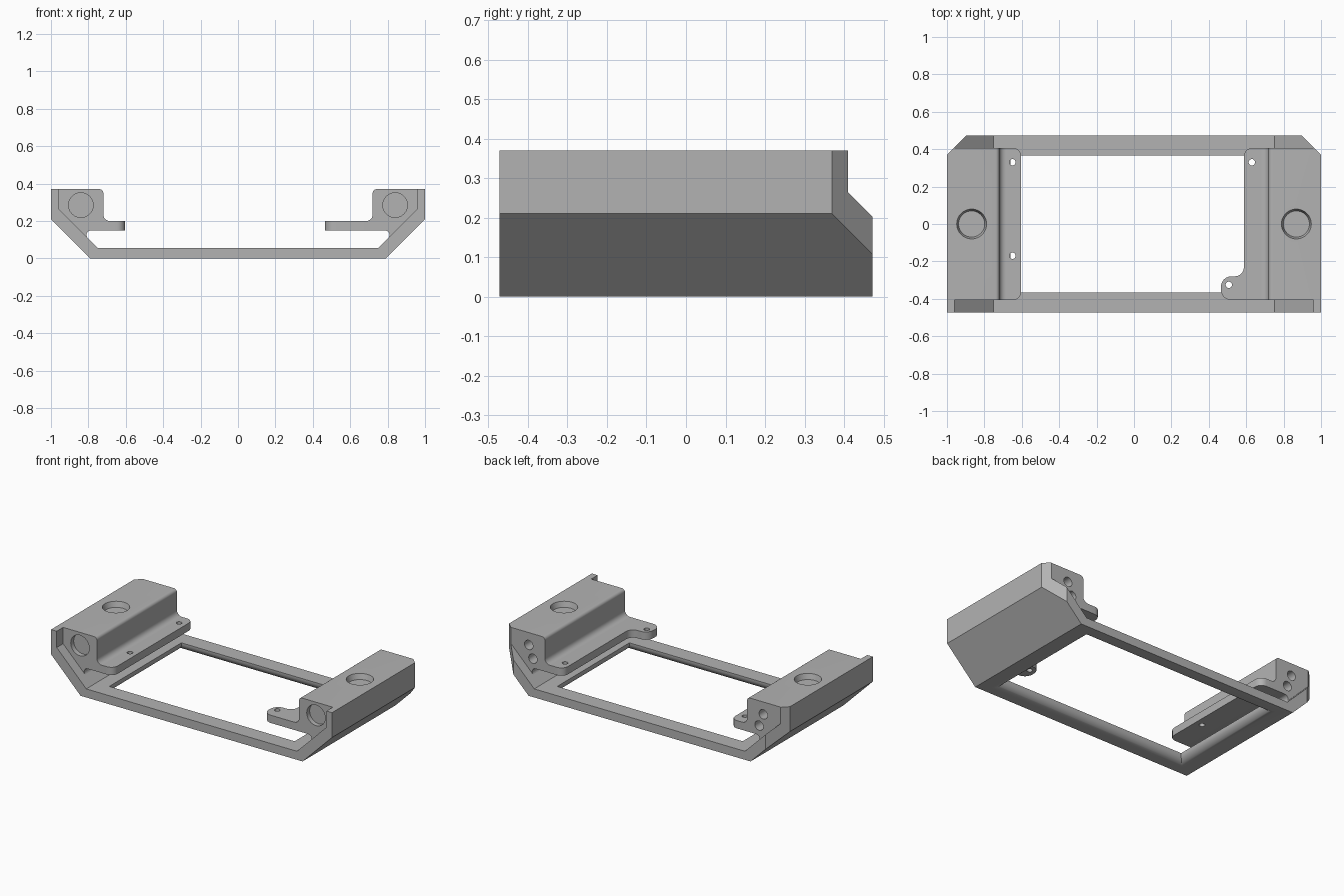
import bpy, bmesh, math
from mathutils import Vector, Matrix

if "Cube" in bpy.data.objects:
    bpy.data.objects.remove(bpy.data.objects["Cube"])

grey = bpy.data.materials.new("plain grey")
grey.diffuse_color = (0.45, 0.45, 0.45, 1)
grey.use_nodes = True
grey.node_tree.nodes["Principled BSDF"].inputs["Base Color"].default_value = grey.diffuse_color

HALF_Y, BLOCK_Y, TOP, FLOOR = 0.472, 0.407, 0.37, 0.055


def make(name, bm):
    bmesh.ops.recalc_face_normals(bm, faces=bm.faces)
    me = bpy.data.meshes.new(name)
    bm.to_mesh(me)
    bm.free()
    ob = bpy.data.objects.new(name, me)
    bpy.context.collection.objects.link(ob)
    me.materials.append(grey)
    return ob


def fillet(points, steps=6):
    """Round each (u, v, r) corner of a closed outline."""
    out = []
    for i, (u, v, r) in enumerate(points):
        p = Vector((u, v))
        if r == 0:
            out.append(p)
            continue
        a = (Vector(points[i - 1][:2]) - p).normalized()
        b = (Vector(points[(i + 1) % len(points)][:2]) - p).normalized()
        half = a.angle(b) / 2
        c = p + (a + b).normalized() * r / math.sin(half)
        start = p + a * r / math.tan(half) - c
        end = p + b * r / math.tan(half) - c
        for k in range(steps + 1):
            t = k / steps
            sweep = start.angle(end)
            out.append(c + (start * math.sin((1 - t) * sweep) + end * math.sin(t * sweep)) / math.sin(sweep))
    return out


def prism(outline, lo, hi, axis):
    """Extrude an outline along y (outline in xz) or z (outline in xy)."""
    bm = bmesh.new()
    rings = []
    for d in (lo, hi):
        rings.append([bm.verts.new((u, d, v) if axis == 'y' else (u, v, d)) for u, v in outline])
    n = len(outline)
    bm.faces.new(rings[0])
    bm.faces.new(rings[1])
    for i in range(n):
        j = (i + 1) % n
        bm.faces.new((rings[0][i], rings[0][j], rings[1][j], rings[1][i]))
    return bm


def drill(loc, axis, depth, r1, r2=None, seg=32):
    """Round cutter centred on loc, reaching depth to each side."""
    bm = bmesh.new()
    rot = Matrix.Rotation(math.pi / 2, 4, 'X') if axis == 'y' else Matrix.Identity(4)
    bmesh.ops.create_cone(bm, cap_ends=True, segments=seg, radius1=r1, radius2=r2 or r1,
                          depth=2 * depth, matrix=Matrix.Translation(loc) @ rot)
    return make("hole_cutter", bm)


def finish(ob, cutters=()):
    bpy.ops.object.select_all(action='DESELECT')
    bpy.context.view_layer.objects.active = ob
    ob.select_set(True)
    for c in cutters:
        c.hide_render = True
        m = ob.modifiers.new("cut", 'BOOLEAN')
        m.object, m.operation, m.solver = c, 'DIFFERENCE', 'EXACT'
        bpy.ops.object.modifier_apply(modifier=m.name)
        bpy.data.objects.remove(c)
    bpy.ops.object.shade_smooth_by_angle(angle=math.radians(30))


# Frame: trough-shaped shell with chamfered back corners
side = [(0.75, FLOOR), (0.96, 0.265), (0.96, TOP), (1, TOP), (1, 0.21), (0.79, 0)]
bm = prism(side + [(-x, z) for x, z in reversed(side)], -HALF_Y, HALF_Y, 'y')
for s in (-1, 1):
    bmesh.ops.bisect_plane(bm, geom=bm.verts[:] + bm.edges[:] + bm.faces[:],
                           plane_co=(s, 0.37, 0), plane_no=(s, 1, 0), clear_outer=True)
    bmesh.ops.holes_fill(bm, edges=[e for e in bm.edges if e.is_boundary], sides=0)
frame = make("frame", bm)

# Floor opening, rounded outward along its lower edge
r = 0.05
levels = [(0.1, 0.0)] + [(r * (1 - math.sin(t)), r * (1 - math.cos(t)))
                         for t in (k * math.pi / 16 for k in range(9))] + [(-0.1, r)]
bm = bmesh.new()
rings = [[bm.verts.new((sx * (0.66 + o), sy * (0.367 + o), z))
          for sx, sy in ((-1, -1), (1, -1), (1, 1), (-1, 1))] for z, o in levels]
bm.faces.new(rings[0])
bm.faces.new(rings[-1])
for a, b in zip(rings, rings[1:]):
    for i in range(4):
        bm.faces.new((a[i], a[(i + 1) % 4], b[(i + 1) % 4], b[i]))
finish(frame, [make("opening_cutter", bm)])

# Side blocks with rounded slot underneath and fillet onto the flange
slot = [(0.785 + 0.025 * math.cos(a), 0.125 + 0.025 * math.sin(a), 0)
        for a in (math.radians(-45 + 135 * k / 8) for k in range(9))]
block_profile = fillet([(0.96, TOP, 0), (0.96, 0.265, 0)] + slot +
                       [(0.68, 0.15, 0), (0.68, 0.2, 0), (0.72, 0.2, 0.035), (0.72, TOP, 0.02)])
for s, label in ((-1, "left"), (1, "right")):
    block = make(label + "_block", prism([(s * u, v) for u, v in block_profile], -BLOCK_Y, BLOCK_Y, 'y'))
    finish(block, [
        drill((s * 0.868, 0, TOP), 'z', 0.035, 0.07, 0.09),      # top recess
        drill((s * 0.84, -BLOCK_Y, 0.285), 'y', 0.03, 0.066),    # front recess
        drill((s * 0.835, BLOCK_Y, 0.29), 'y', 0.08, 0.03),      # back screw holes
        drill((s * 0.805, BLOCK_Y, 0.21), 'y', 0.08, 0.03)])

# Mounting flanges, the right one with a screw tab
left = [(-0.68, -BLOCK_Y, 0), (-0.603, -BLOCK_Y, 0.045), (-0.603, BLOCK_Y, 0.045), (-0.68, BLOCK_Y, 0)]
right = [(0.68, -BLOCK_Y, 0), (0.465, -BLOCK_Y, 0.055), (0.465, -0.28, 0.055),
         (0.588, -0.28, 0.05), (0.588, BLOCK_Y, 0.045), (0.68, BLOCK_Y, 0)]
for name, outline, holes in (("left_flange", left, [(-0.65, 0.33), (-0.65, -0.17)]),
                             ("right_flange", right, [(0.63, 0.33), (0.507, -0.325)])):
    flange = make(name, prism(fillet(outline), 0.15, 0.2, 'z'))
    finish(flange, [drill((x, y, 0.175), 'z', 0.1, 0.017, seg=20) for x, y in holes])
